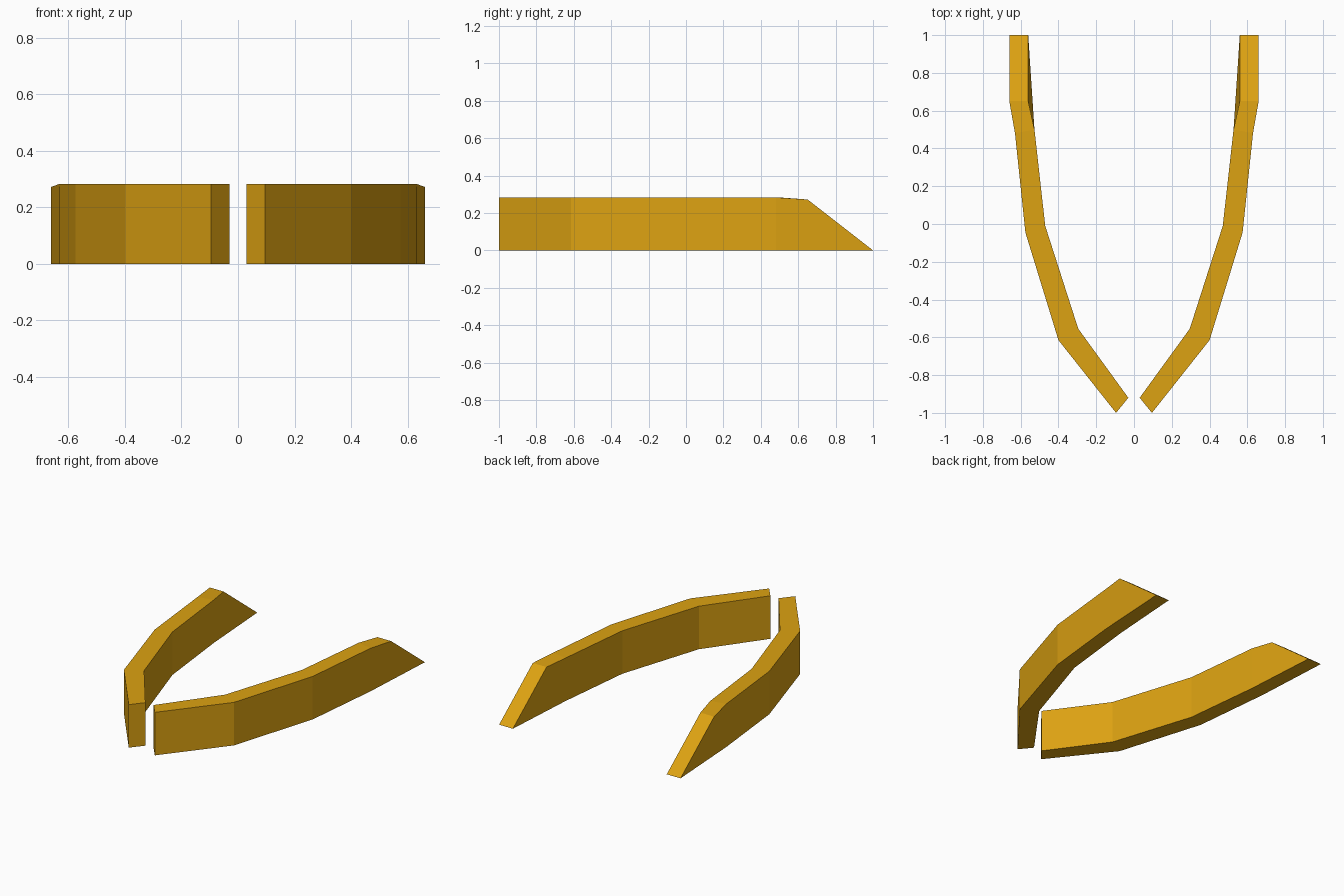
import bpy
import bmesh

if "Cube" in bpy.data.objects:
    bpy.data.objects.remove(bpy.data.objects["Cube"])

gold = bpy.data.materials.new("golden yellow")
gold.diffuse_color = (0.72, 0.36, 0.006, 1.0)
gold.use_nodes = True
gold.node_tree.nodes["Principled BSDF"].inputs["Base Color"].default_value = gold.diffuse_color

HEIGHT = 0.283
# Plan of the right-hand blade: (outer x, y), (inner x, y) at each bend
BENDS = [((0.095, -1.0), (0.03, -0.92)),
         ((0.40, -0.615), (0.295, -0.555)),
         ((0.575, -0.045), (0.47, -0.01)),
         ((0.63, 0.48), (0.527, 0.50))]


def curved_blade(name, side):
    bm = bmesh.new()
    # Upright four-cornered section at each bend
    sections = [[(*outer, 0), (*inner, 0), (*inner, HEIGHT), (*outer, HEIGHT)]
                for outer, inner in BENDS]
    # Sloped tip: the bottom edge runs further back than the top edge
    sections.append([(0.66, 1.0, 0), (0.56, 1.0, 0),
                     (0.56, 0.65, 0.272), (0.66, 0.65, 0.272)])
    rings = [[bm.verts.new((side * x, y, z)) for x, y, z in s] for s in sections]
    for a, b in zip(rings, rings[1:]):
        for i in range(4):
            j = (i + 1) % 4
            bm.faces.new((a[i], a[j], b[j], b[i]))
    bm.faces.new(rings[0])
    bm.faces.new(rings[-1])
    bmesh.ops.recalc_face_normals(bm, faces=bm.faces)
    mesh = bpy.data.meshes.new(name)
    bm.to_mesh(mesh)
    bm.free()
    mesh.materials.append(gold)
    bpy.context.collection.objects.link(bpy.data.objects.new(name, mesh))


# Mirrored pair
curved_blade("right_blade", 1)
curved_blade("left_blade", -1)
